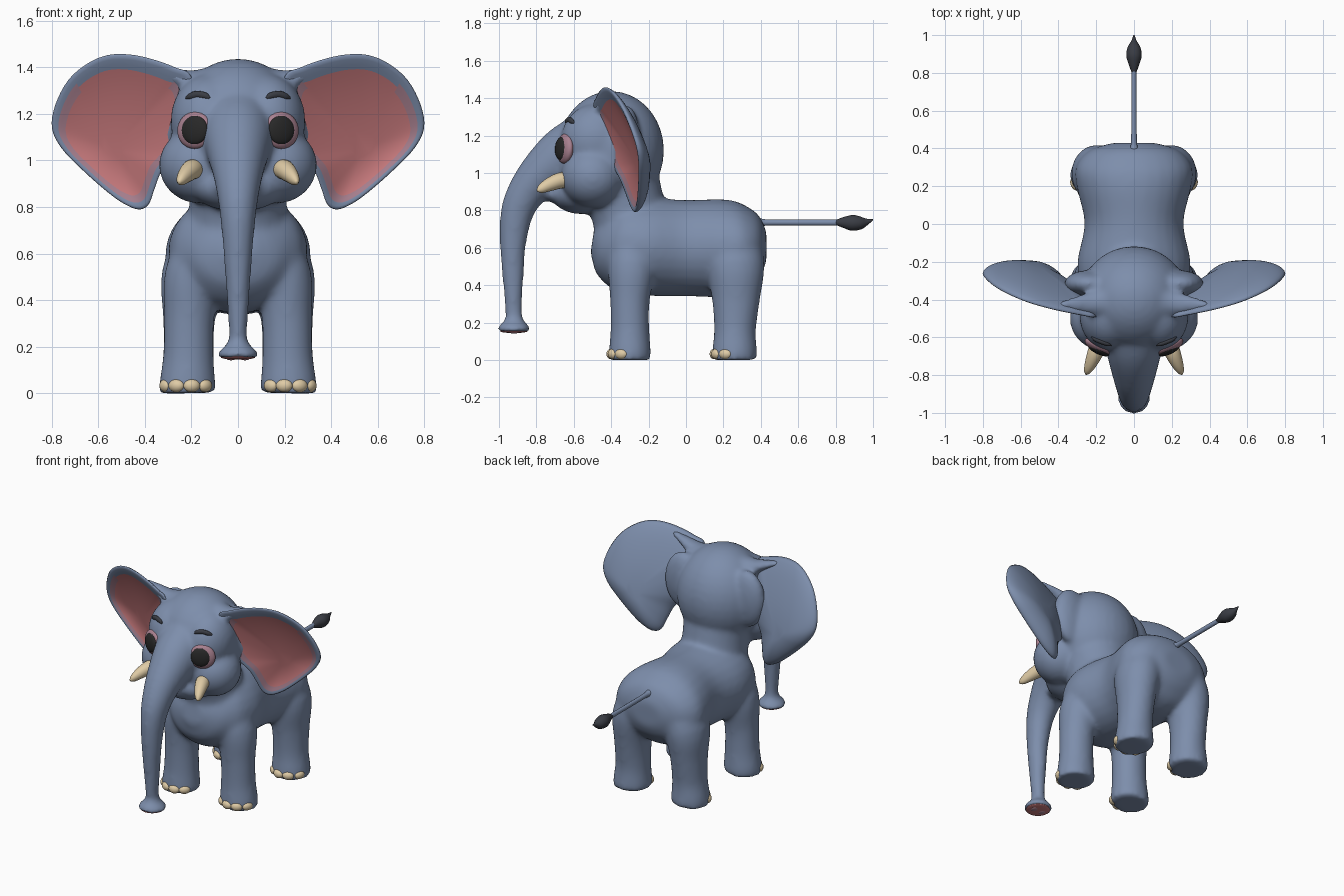
import bpy, bmesh, math
from mathutils import Vector, Matrix
from mathutils.bvhtree import BVHTree

if "Cube" in bpy.data.objects:
    bpy.data.objects.remove(bpy.data.objects["Cube"])


def material(name, rgb):
    m = bpy.data.materials.new(name)
    m.diffuse_color = (*rgb, 1)
    m.use_nodes = True
    m.node_tree.nodes["Principled BSDF"].inputs["Base Color"].default_value = m.diffuse_color
    return m


BLUE = material("blue grey skin", (.205, .27, .41))
PINK = material("ear pink", (.58, .195, .205))
DUSTY = material("dusty pink", (.40, .22, .28))
IVORY = material("ivory", (.74, .60, .38))
DARK = material("dark slate", (.042, .046, .058))
BLACK = material("pupil black", (.021, .021, .021))


def finish(bm, name, *mats):
    bmesh.ops.recalc_face_normals(bm, faces=bm.faces)
    me = bpy.data.meshes.new(name)
    bm.to_mesh(me)
    bm.free()
    for m in mats:
        me.materials.append(m)
    me.shade_smooth()
    ob = bpy.data.objects.new(name, me)
    bpy.context.collection.objects.link(ob)
    return ob


def spline(pts, steps=4, closed=False):
    """Catmull-Rom through points of any dimension."""
    pts = [Vector(p) for p in pts]
    n, out = len(pts), []
    get = (lambda i: pts[i % n]) if closed else (lambda i: pts[max(0, min(n - 1, i))])
    for i in range(n if closed else n - 1):
        a, b, c, d = (get(i + k) for k in (-1, 0, 1, 2))
        for k in range(steps):
            t = k / steps
            out.append(.5 * (2 * b + (c - a) * t + (2 * a - 5 * b + 4 * c - d) * t * t
                             + (3 * b - a - 3 * c + d) * t ** 3))
    return out if closed else out + [pts[-1]]


def ellipsoid(bm, c, r, rot=Matrix()):
    bmesh.ops.create_uvsphere(bm, u_segments=32, v_segments=18, radius=1,
                              matrix=Matrix.Translation(c) @ rot.to_4x4() @ Matrix.Diagonal((*r, 1)))


def loft(bm, path, seg=28, steps=4, axis=(1, 0, 0)):
    """Elliptic tube; each path entry is x, y, z, width radius, depth radius."""
    vals = spline(path, steps)
    pts, axis = [Vector(v[:3]) for v in vals], Vector(axis)
    rings = []
    for i, p in enumerate(pts):
        t = (pts[min(i + 1, len(pts) - 1)] - pts[max(i - 1, 0)]).normalized()
        u = (axis - t * t.dot(axis)).normalized()
        w = t.cross(u)
        rings.append([bm.verts.new(p + u * vals[i][3] * math.cos(a) + w * vals[i][4] * math.sin(a))
                      for a in (2 * math.pi * k / seg for k in range(seg))])
    for a, b in zip(rings, rings[1:]):
        for k in range(seg):
            bm.faces.new((a[k], a[(k + 1) % seg], b[(k + 1) % seg], b[k]))
    bm.faces.new(rings[0])
    bm.faces.new(rings[-1])


# Skin: torso, neck, head, trunk and legs fused by a voxel remesh
bm = bmesh.new()
loft(bm, [(0, -.50, .64, .07, .07), (0, -.47, .635, .15, .13), (0, -.42, .625, .22, .20),
          (0, -.34, .615, .28, .25), (0, -.2, .605, .30, .262), (0, 0, .598, .262, .257),
          (0, .18, .598, .30, .262), (0, .28, .602, .312, .246), (0, .35, .605, .28, .205),
          (0, .40, .605, .215, .15), (0, .43, .605, .11, .08)])
loft(bm, [(0, -.27, .60, .25, .20), (0, -.31, .80, .21, .20), (0, -.37, 1.0, .23, .22)])
ellipsoid(bm, (0, -.40, 1.12), (.29, .283, .318))
ellipsoid(bm, (0, -.52, 1.10), (.255, .19, .21))
ellipsoid(bm, (0, -.56, .885), (.20, .16, .105))
ellipsoid(bm, (0, -.66, .885), (.11, .11, .05))
loft(bm, [(0, -.52, 1.14, .18, .19), (0, -.64, 1.09, .155, .165), (0, -.74, 1.02, .13, .135),
          (0, -.83, .93, .105, .108), (0, -.90, .80, .082, .09), (0, -.925, .62, .064, .07),
          (0, -.925, .45, .052, .058), (0, -.922, .28, .041, .046), (0, -.92, .215, .046, .05),
          (0, -.92, .178, .086, .086), (0, -.92, .153, .086, .086)])
for s in (1, -1):
    ellipsoid(bm, (s * .165, -.50, .98), (.175, .17, .165))
    ellipsoid(bm, (s * .13, -.48, 1.17), (.16, .19, .20))  # brow and eye area
    ellipsoid(bm, (s * .24, -.315, 1.17), (.13, .07, .19))  # ear root
    loft(bm, [(s * .06, -.40, 1.32, .10, .10), (s * .20, -.42, 1.335, .055, .07),
              (s * .30, -.425, 1.375, .03, .045), (s * .40, -.43, 1.41, .015, .02)], axis=(0, 0, 1))
    loft(bm, [(s * .217, -.30, 0, .12, .112), (s * .217, -.30, .05, .12, .112),
              (s * .213, -.30, .16, .109, .104), (s * .21, -.30, .32, .108, .106),
              (s * .195, -.29, .50, .122, .13), (s * .13, -.28, .66, .12, .13)])
    loft(bm, [(s * .217, .26, 0, .12, .12), (s * .217, .26, .05, .12, .12),
              (s * .213, .262, .16, .109, .112), (s * .21, .267, .32, .112, .128),
              (s * .195, .265, .50, .135, .155), (s * .13, .25, .66, .13, .14)])
body = finish(bm, "body_skin", BLUE)
mod = body.modifiers.new("fuse", "REMESH")
mod.mode, mod.voxel_size = "VOXEL", .014
mod = body.modifiers.new("soften", "SMOOTH")
mod.factor, mod.iterations = .5, 14
bpy.context.view_layer.update()
fused = bpy.data.meshes.new_from_object(body.evaluated_get(bpy.context.evaluated_depsgraph_get()))
body.modifiers.clear()
body.data = fused
fused.materials.clear()
fused.materials.append(BLUE)
fused.shade_smooth()
bm = bmesh.new()
bm.from_mesh(fused)
skin_tree = BVHTree.FromBMesh(bm)
bm.free()


def on_face(x, z):
    """Point on the front of the skin."""
    return skin_tree.ray_cast(Vector((x, -2, z)), Vector((0, 1, 0)))[0]


# Ears: cupped shells made of shrinking rings, coloured by ring
OUTLINE = [(.20, 1.36), (.27, 1.40), (.36, 1.433), (.46, 1.455), (.56, 1.453), (.65, 1.415), (.73, 1.345),
           (.785, 1.24), (.80, 1.14), (.76, 1.055), (.68, .97), (.58, .88), (.50, .82), (.43, .79),
           (.385, .81), (.358, .88), (.325, .96), (.25, 1.05), (.19, 1.2)]
SCALES = [.98, .945, .89, .84, .77, .62, .42, .2]


def ear(side, name):
    bm = bmesh.new()
    edge = spline(OUTLINE, 4, True)
    mid = Vector((.54, 1.05))

    def ring(s, back):
        h = max(0, 1 - s * s)
        off = .04 * h + .065 * math.sqrt(h) if back else .045 * h - .04 * math.sqrt(h) * s ** 6
        out = []
        for p in edge:
            q = mid + (p - mid) * s
            out.append(bm.verts.new((side * q.x, -.181 + .29 * q.x - .271 * q.y + off, q.y)))
        return out

    rim, n = ring(1, False), len(edge)
    for back in (False, True):
        prev = rim
        for s in SCALES:
            cur = ring(s, back)
            for k in range(n):
                f = bm.faces.new((prev[k], prev[(k + 1) % n], cur[(k + 1) % n], cur[k]))
                upper = edge[k].y > 1.38  # the top rim is skin right up to the pink
                f.material_index = 0 if back or s > .88 or (upper and s > .83) else (
                    1 if s > .76 and not upper else 2)
            prev = cur
        bm.faces.new(prev).material_index = 0 if back else 2
    finish(bm, name, BLUE, DUSTY, PINK)


for s, tag in ((1, "left"), (-1, "right")):
    ear(s, tag + "_ear")

    # Eye and pupil: flattened domes facing forward and slightly outward
    n = Vector((s * .42, -.9, .05)).normalized()
    rot = n.to_track_quat("Z", "Y").to_matrix()
    p = on_face(s * .187, 1.13)
    for name, dx, r, lift, mat in (("eye", 0, (.082, .08, .034), -.004, DUSTY),
                                   ("pupil", -.008, (.062, .062, .022), .018, BLACK)):
        bm = bmesh.new()
        ellipsoid(bm, p + n * lift + Vector((s * dx, 0, 0)), r, rot)
        finish(bm, f"{tag}_{name}", mat)

    # Eyebrow
    bm = bmesh.new()
    loft(bm, [(*on_face(s * x, z), r, r * .8) for x, z, r in
              ((.122, 1.268, .005), (.14, 1.278, .014), (.175, 1.284, .015),
               (.205, 1.276, .014), (.224, 1.268, .005))], 12, axis=(0, 0, 1))
    finish(bm, tag + "_eyebrow", DARK)

    # Tusk
    bm = bmesh.new()
    loft(bm, [(s * .175, -.60, .965, .042, .042), (s * .20, -.67, .96, .043, .043),
              (s * .225, -.73, .938, .034, .036), (s * .245, -.775, .915, .021, .024),
              (s * .254, -.795, .905, .006, .007)], 20)
    finish(bm, tag + "_tusk", IVORY)

    # Toenails around the front of each foot
    for foot, cy, ry in (("front", -.30, .102), ("rear", .26, .110)):
        bm = bmesh.new()
        for deg in (-46, -10, 27, 64):
            a = math.radians(deg)
            ellipsoid(bm, (s * (.217 + .104 * math.sin(a)), cy - ry * math.cos(a), .032),
                      (.036, .025, .028), Matrix.Rotation(s * a, 3, "Z"))
        finish(bm, f"{tag}_{foot}_toenails", IVORY)

    # Nostril
    bm = bmesh.new()
    ellipsoid(bm, (s * .03, -.92, .149), (.02, .026, .008))
    finish(bm, tag + "_nostril", DUSTY)

# Trunk tip underside
bm = bmesh.new()
ellipsoid(bm, (0, -.92, .154), (.074, .074, .01))
finish(bm, "trunk_tip", PINK)

# Tail and tuft
bm = bmesh.new()
loft(bm, [(0, .34, .735, .04, .04), (0, .40, .735, .022, .022), (0, .45, .735, .015, .016),
          (0, .65, .735, .014, .016), (0, .83, .735, .013, .016)], 16)
finish(bm, "tail", BLUE)
bm = bmesh.new()
loft(bm, [(0, .80, .735, .012, .013), (0, .845, .735, .028, .03), (0, .89, .733, .041, .042),
          (0, .935, .733, .034, .034), (0, .97, .74, .014, .016), (0, 1.0, .75, .003, .003)], 20)
finish(bm, "tail_tuft", DARK)
